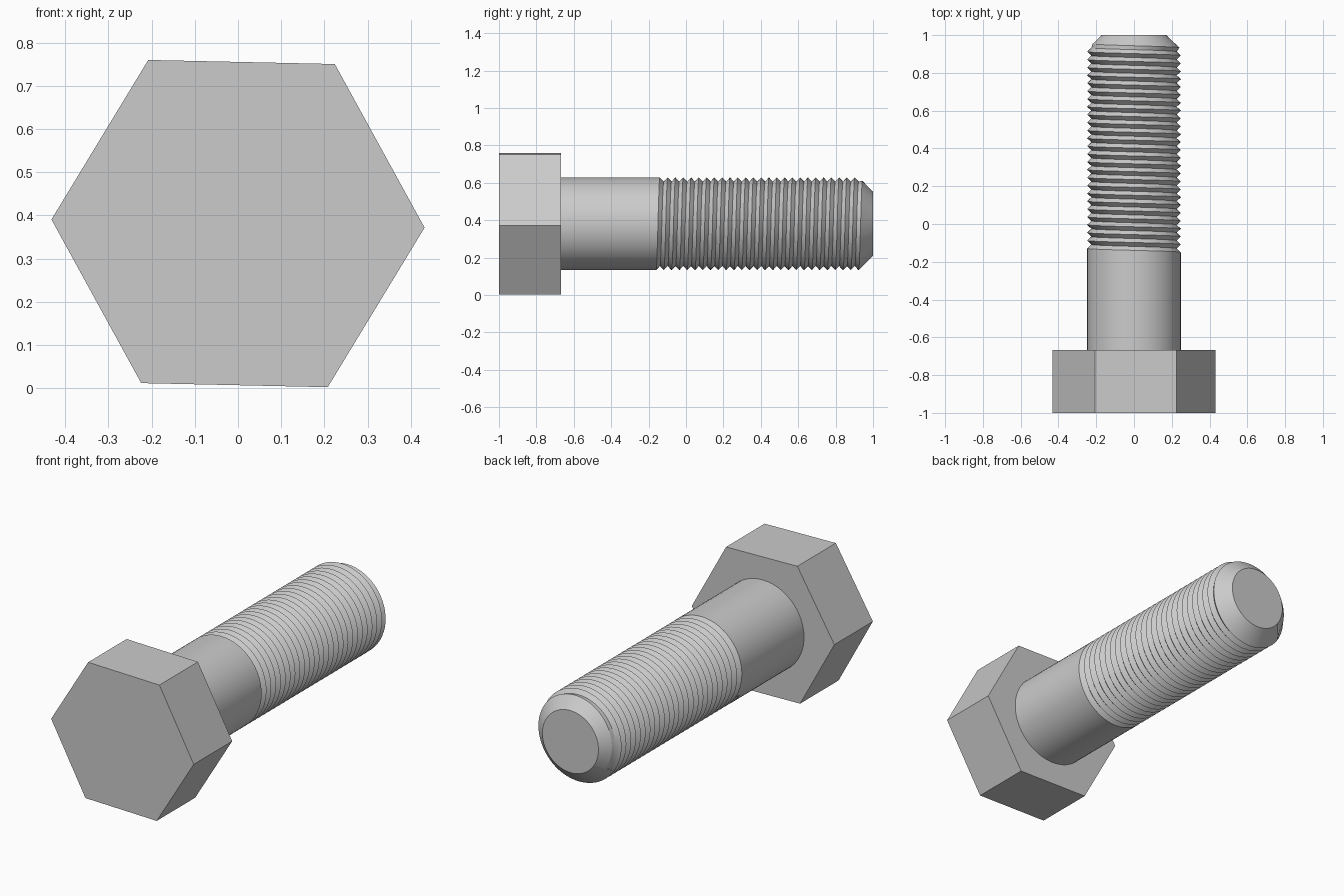
import bpy, bmesh, math

cube = bpy.data.objects.get("Cube")
if cube:
    bpy.data.objects.remove(cube, do_unlink=True)

STEEL = (0.6, 0.6, 0.6, 1)
CENTRE = 0.381                 # height of the bolt axis
RADIUS, ROOT = 0.248, 0.226    # thread crest and root
HEAD_BACK, THREAD_START, TIP = -0.667, -0.167, 1.0
TURNS, PITCH = 26, 1 / 24
SIDES, SEAM = 64, math.radians(-147)

steel = bpy.data.materials.new("grey steel")
steel.diffuse_color = STEEL
steel.use_nodes = True
steel.node_tree.nodes["Principled BSDF"].inputs["Base Color"].default_value = STEEL


def finish(name, bm):
    mesh = bpy.data.meshes.new(name)
    bm.to_mesh(mesh)
    bm.free()
    mesh.materials.append(steel)
    obj = bpy.data.objects.new(name, mesh)
    bpy.context.collection.objects.link(obj)
    bpy.ops.object.select_all(action="DESELECT")
    obj.select_set(True)
    bpy.context.view_layer.objects.active = obj
    bpy.ops.object.shade_smooth_by_angle(angle=math.radians(30))
    return obj


def tip_limit(y):
    """Radius of the end chamfer at y."""
    return 0.17 + 1.06 * (TIP - y)


def turned(name, rows, cap=False, groove_ends=False):
    """Skin rows of (y, radius, rise per turn) around the bolt axis."""
    bm = bmesh.new()
    grid = []
    for y, radius, rise in rows:
        row = []
        for i in range(SIDES + 1):
            a = SEAM + math.tau * i / SIDES
            yy = y + rise * i / SIDES
            r = min(radius, tip_limit(yy))
            row.append(bm.verts.new((r * math.cos(a), yy, CENTRE + r * math.sin(a))))
        grid.append(row)
    for low, high in zip(grid, grid[1:]):
        for i in range(SIDES):
            bm.faces.new((low[i], high[i], high[i + 1], low[i + 1]))
    if cap:
        bm.faces.new(grid[-1][:SIDES][::-1])
    if groove_ends:
        bm.faces.new([grid[k][0] for k in (2, 1, 0)])
        bm.faces.new([grid[k][SIDES] for k in (-3, -2, -1)])
    bmesh.ops.remove_doubles(bm, verts=bm.verts, dist=1e-5)
    return finish(name, bm)


# Hexagonal head, turned slightly about the axis
bm = bmesh.new()
corners = []
for i in range(6):
    a = math.radians(60 * i - 1.25)
    corners.append(bm.verts.new((0.432 * math.cos(a), -1, CENTRE + 0.432 * math.sin(a))))
front = bm.faces.new(corners)
back = bmesh.ops.extrude_face_region(bm, geom=[front])["geom"]
bmesh.ops.translate(bm, vec=(0, 1 + HEAD_BACK, 0),
                    verts=[v for v in back if isinstance(v, bmesh.types.BMVert)])
bmesh.ops.recalc_face_normals(bm, faces=bm.faces)
finish("hex_head", bm)

# Plain shank, ending along the first thread crest
turned("shank", [(HEAD_BACK, RADIUS, 0), (THREAD_START, RADIUS, PITCH)])

# Helical thread
turned("thread", [(THREAD_START + k * PITCH / 2, ROOT if k % 2 else RADIUS, PITCH)
                  for k in range(2 * TURNS + 1)], groove_ends=True)

# Chamfered tip
turned("chamfered_tip", [(THREAD_START + TURNS * PITCH, RADIUS, PITCH),
                         (TIP, RADIUS, 0)], cap=True)
